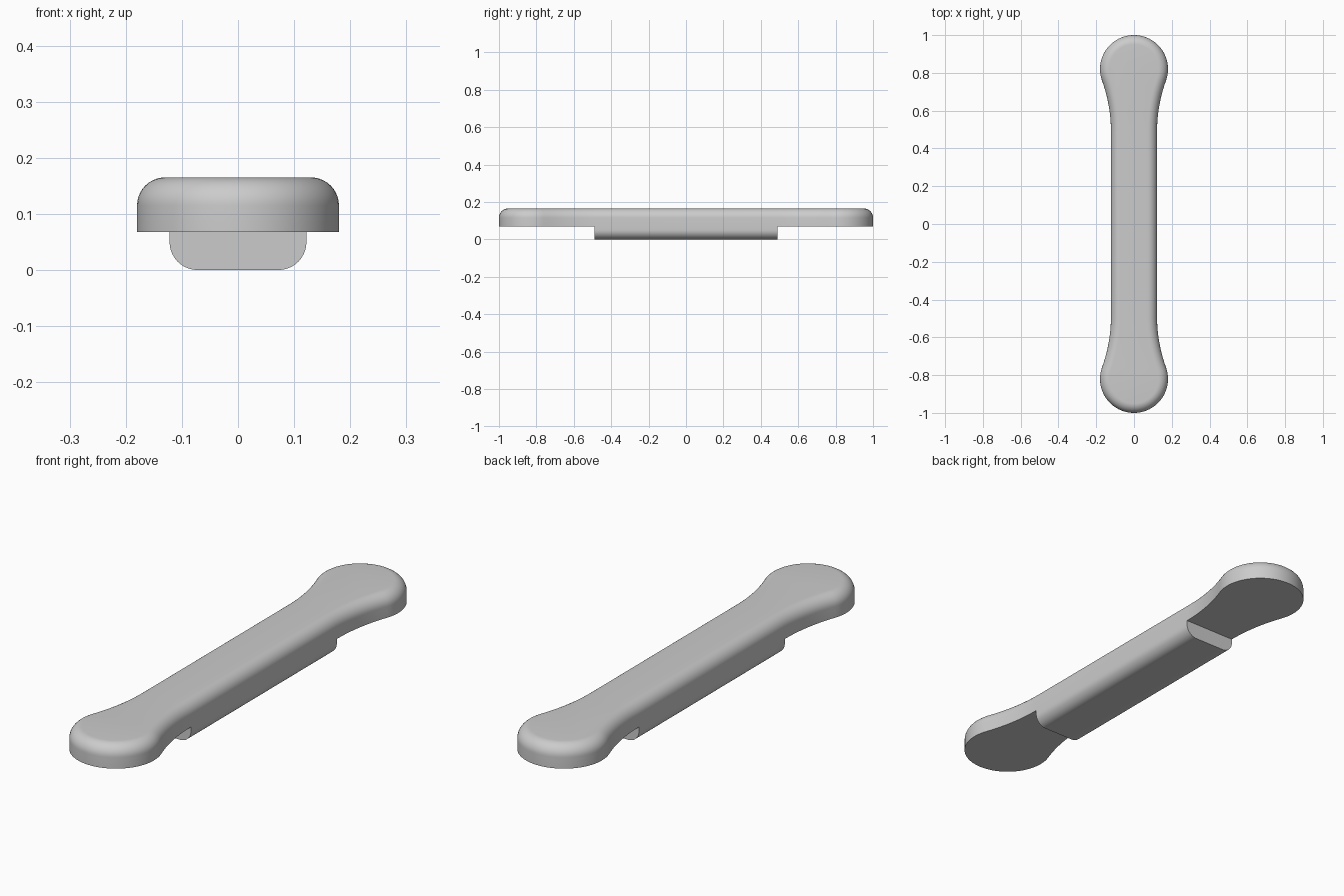
import bpy
import bmesh
from math import sin, cos, pi, atan2, sqrt

cube = bpy.data.objects.get("Cube")
if cube:
    bpy.data.objects.remove(cube, do_unlink=True)

# Main dimensions
END_R, HALF_W = 0.18, 0.122
END_Y, NECK_Y = 1 - END_R, 0.49
MID_Z, TOP_Z, FILLET = 0.068, 0.165, 0.05

grey = bpy.data.materials.new("grey")
grey.use_nodes = True
colour = (0.6, 0.6, 0.6, 1)
grey.diffuse_color = colour
grey.node_tree.nodes["Principled BSDF"].inputs["Base Color"].default_value = colour


def loft(name, rings):
    """Skin a stack of matching closed loops and cap both ends."""
    bm = bmesh.new()
    loops = [[bm.verts.new(p) for p in ring] for ring in rings]
    for a, b in zip(loops, loops[1:]):
        for i in range(len(a)):
            j = (i + 1) % len(a)
            bm.faces.new((a[i], a[j], b[j], b[i]))
    bm.faces.new(loops[0][::-1])
    bm.faces.new(loops[-1])
    bmesh.ops.recalc_face_normals(bm, faces=bm.faces)
    mesh = bpy.data.meshes.new(name)
    bm.to_mesh(mesh)
    bm.free()
    mesh.materials.append(grey)
    obj = bpy.data.objects.new(name, mesh)
    bpy.context.collection.objects.link(obj)
    bpy.ops.object.select_all(action="DESELECT")
    obj.select_set(True)
    bpy.context.view_layer.objects.active = obj
    bpy.ops.object.shade_smooth_by_angle(angle=pi / 6)


def outline(inset, z):
    """Dog-bone outline: round ends blended into a straight waist by tangent arcs."""
    span = END_Y - NECK_Y
    flare = END_R - HALF_W
    neck_r = (span ** 2 / flare - END_R - HALF_W) / 2
    cx = HALF_W + neck_r
    turn = atan2(span, cx)
    quarter = []
    for i in range(13):
        a = turn * i / 12
        r = neck_r + inset
        quarter.append((cx - r * cos(a), NECK_Y + r * sin(a)))
    for i in range(1, 25):
        a = -turn + (pi / 2 + turn) * i / 24
        r = END_R - inset
        quarter.append((r * cos(a), END_Y + r * sin(a)))
    half = quarter + [(-x, y) for x, y in quarter[-2::-1]]
    return [(x, y, z) for x, y in half + [(-x, -y) for x, y in half]]


# Handle plate with a rounded upper rim
steps = [pi / 2 * i / 10 for i in range(11)]
rim = [outline(FILLET * (1 - cos(a)), TOP_Z - FILLET + FILLET * sin(a)) for a in steps]
loft("handle_plate", [outline(0, MID_Z)] + rim)

# Underside grip block with rounded long lower edges
corner = [(HALF_W - FILLET + FILLET * cos(a), FILLET - FILLET * sin(a)) for a in steps]
side = [(HALF_W, MID_Z)] + corner
section = side + [(-x, z) for x, z in reversed(side)]
loft("underside_grip", [[(x, y, z) for x, z in section] for y in (-NECK_Y, NECK_Y)])
